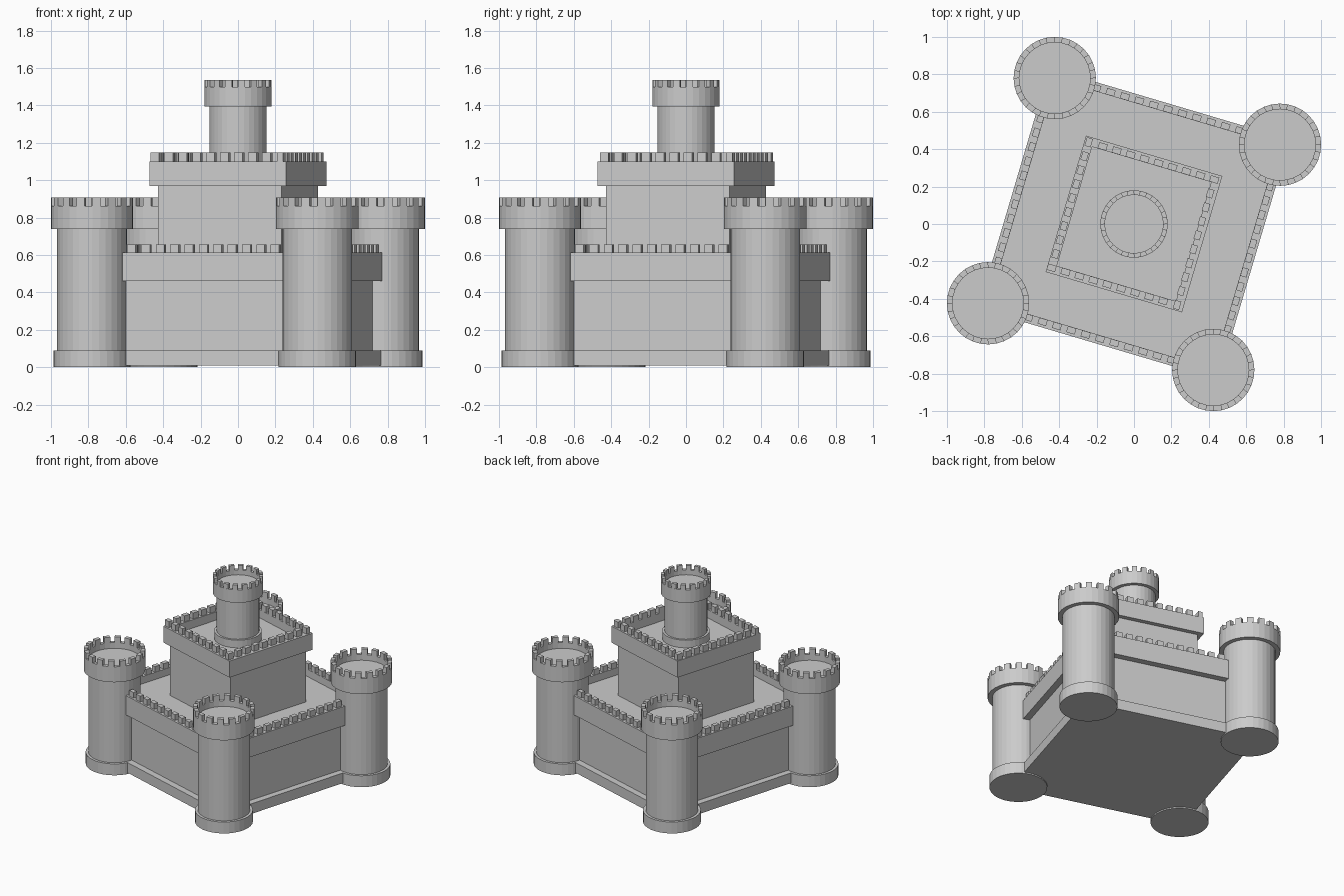
import bpy, bmesh
from math import pi, cos, sin, sqrt, radians
from mathutils import Matrix, Vector

old = bpy.data.objects.get("Cube")
if old:
    bpy.data.objects.remove(old, do_unlink=True)

stone = bpy.data.materials.new("grey stone")
stone.use_nodes = True
GREY = (0.6, 0.6, 0.6, 1)
stone.diffuse_color = GREY
stone.node_tree.nodes["Principled BSDF"].inputs["Base Color"].default_value = GREY

TURN = Matrix.Rotation(radians(-16.5), 4, 'Z')   # whole castle is turned on its base


def finish(name, bm, place):
    bmesh.ops.recalc_face_normals(bm, faces=bm.faces)
    mesh = bpy.data.meshes.new(name)
    bm.to_mesh(mesh)
    bm.free()
    mesh.materials.append(stone)
    ob = bpy.data.objects.new(name, mesh)
    ob.matrix_world = TURN @ Matrix.Translation(place)
    bpy.context.scene.collection.objects.link(ob)


def stack(bm, profile, sides):
    """Closed solid from (radius, height) rings; square rings use half-widths."""
    square = sides == 4
    rings = []
    for r, z in profile:
        r *= sqrt(2) if square else 1
        rings.append([bm.verts.new((r * cos(a), r * sin(a), z))
                      for a in ((i + 0.5) * 2 * pi / sides for i in range(sides))])
    for low, high in zip(rings, rings[1:]):
        for i in range(sides):
            j = (i + 1) % sides
            bm.faces.new((low[i], low[j], high[j], high[i]))
    bm.faces.new(rings[0])
    bm.faces.new(rings[-1])


def merlon(bm, angle, out, along, size, z, shift=0):
    """One battlement block, placed outwards and along the side at the given angle."""
    m = (Matrix.Translation((shift, 0, 0)) @ Matrix.Rotation(angle, 4, 'Z')
         @ Matrix.Translation((out, along, z + size[2] / 2)) @ Matrix.Diagonal((*size, 1)))
    bmesh.ops.create_cube(bm, size=1, matrix=m)


def tower(name, place, s, base_z, base_top, cap_z, rim_z, top_z):
    bm = bmesh.new()
    base, shaft, cap, inner = (r * s for r in (0.207, 0.187, 0.22, 0.19))
    stack(bm, [(base, base_z), (base, base_top), (shaft, base_top), (shaft, cap_z),
               (cap, cap_z), (cap, rim_z), (inner, rim_z), (inner, rim_z - 0.045 * s)], 32)
    depth = cap - inner
    for i in range(16):
        merlon(bm, i * pi / 8, cap - depth / 2 - 0.001, 0,
               (depth, 0.045 * s, top_z - rim_z), rim_z)
    finish(name, bm, place)


def battlements(bm, half, count, z, height, limit, shift=0):
    """Rows of merlons on all four sides of a square parapet."""
    row = half - 0.03
    pitch = 2 * row / count
    for side in range(4):
        for k in range(count):
            along = -row + k * pitch
            if abs(along) < limit:
                merlon(bm, side * pi / 2, row, along, (0.034, 0.047, height), z, shift)


# outer wall with plinth, overhanging parapet and sunken courtyard
bm = bmesh.new()
stack(bm, [(0.67, 0.01), (0.67, 0.09), (0.62, 0.09), (0.62, 0.46), (0.67, 0.46),
           (0.67, 0.612), (0.622, 0.612), (0.622, 0.555)], 4)
battlements(bm, 0.67, 16, 0.612, 0.045, 0.47)
finish("outer_wall", bm, (0, 0, 0))

# central keep
bm = bmesh.new()
stack(bm, [(0.345, 0.5), (0.345, 0.97), (0.38, 0.97), (0.38, 1.1),
           (0.332, 1.1), (0.332, 1.035)], 4)
battlements(bm, 0.38, 9, 1.1, 0.048, 1, -0.006)
finish("keep", bm, (0, 0, 0))

# corner towers and the tower on the keep
C = 0.628
for fb, y in (("front", -C), ("back", C)):
    for lr, x in (("right", -C), ("left", C)):
        tower(f"{fb}_{lr}_tower", (x, y, 0), 1, 0, 0.09, 0.74, 0.862, 0.906)
tower("keep_tower", (0, 0, 0), 0.82, 1.0, 1.095, 1.395, 1.497, 1.535)
